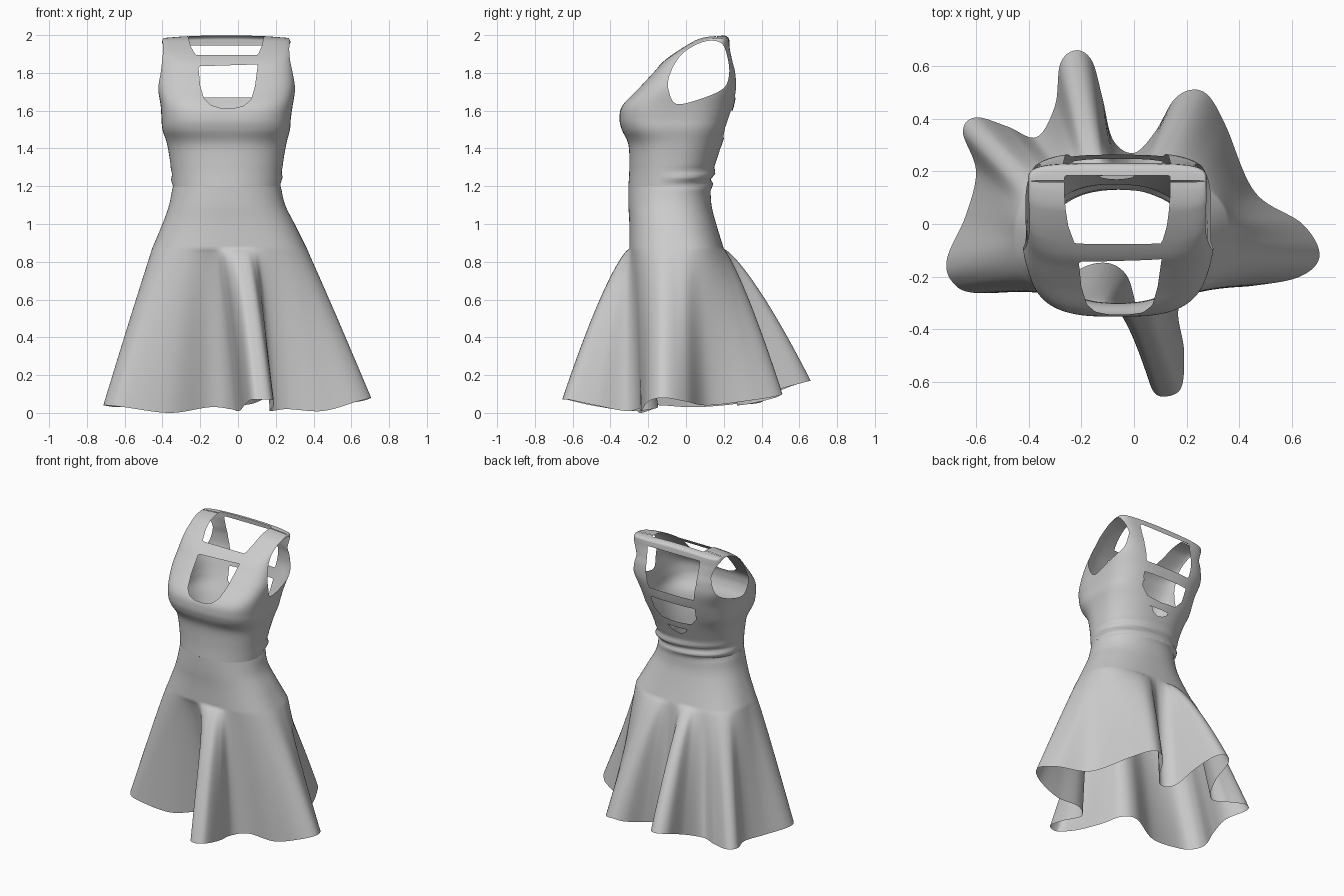
import bpy, bmesh
from math import sin, cos, atan2, radians, pi, exp, hypot

if "Cube" in bpy.data.objects:
    bpy.data.objects.remove(bpy.data.objects["Cube"])

# Body cross-sections: z, x left, x right, y front, y back, squareness
ROWS = [
    (.87, -.455, .365, -.30, .20, 2.6), (1.0, -.40, .30, -.30, .16, 2.4),
    (1.10, -.365, .25, -.305, .135, 2.3), (1.20, -.345, .225, -.305, .13, 2.2),
    (1.30, -.355, .235, -.30, .15, 2.3), (1.42, -.375, .255, -.305, .19, 2.5),
    (1.50, -.40, .275, -.34, .215, 2.9), (1.56, -.405, .28, -.352, .235, 3.1),
    (1.63, -.41, .29, -.335, .255, 3.3), (1.72, -.425, .305, -.25, .27, 3.7),
    (1.80, -.42, .30, -.175, .265, 4), (1.86, -.415, .29, -.12, .25, 4.2),
    (1.92, -.41, .285, -.04, .235, 5), (1.965, -.405, .28, .03, .23, 5),
    (1.985, -.40, .275, .07, .225, 5), (1.997, -.395, .27, .12, .205, 5),
    (2.0, -.39, .265, .16, .165, 5)]
WAIST = 3

# Hem: direction on the hip (degrees), x, y, z
HEM = [
    (-8, .705, -.12, .08), (5, .64, .0, .06), (18, .46, .12, .04),
    (40, .35, .37, .07), (52, .285, .485, .09), (60, .22, .51, .10),
    (68, .15, .47, .08),
    (76, .08, .35, .05), (85, .0, .27, .04), (95, -.08, .32, .05),
    (103, -.12, .48, .12), (108, -.16, .62, .16), (113, -.22, .66, .17),
    (118, -.28, .61, .16), (124, -.30, .45, .10), (133, -.37, .33, .05),
    (143, -.48, .37, .05), (150, -.60, .405, .06), (156, -.65, .35, .06),
    (164, -.60, .20, .04), (175, -.64, .03, .03), (185, -.71, -.13, .04),
    (196, -.69, -.22, .04), (207, -.60, -.262, .03), (225, -.36, -.24, .0),
    (241, -.15, -.15, .03), (251, -.04, -.18, .02), (257, .005, -.30, .01),
    (264, .035, -.50, .04), (273, .07, -.63, .07), (281, .12, -.655, .07),
    (289, .18, -.62, .07), (296, .19, -.48, .04), (304, .17, -.32, .01),
    (315, .26, -.25, .02), (330, .45, -.235, .01), (343, .63, -.20, .06)]


def spline(a, b, c, d, t):
    return tuple(.5 * (2*q + (r-p)*t + (2*p-5*q+4*r-s)*t*t + (3*q-p-3*r+s)*t**3)
                 for p, q, r, s in zip(a, b, c, d))


def sample(pts, n):
    """Open smooth run through the points."""
    e = [pts[0]] + list(pts) + [pts[-1]]
    out = [spline(*e[i:i+4], k / n) for i in range(len(pts) - 1) for k in range(n)]
    return out + [tuple(pts[-1])]


def closed(pts, n):
    m = len(pts)
    return [spline(pts[i-1], pts[i], pts[(i+1) % m], pts[(i+2) % m], k / n)
            for i in range(m) for k in range(n)]


def ring_point(row, th, polar=False):
    z, xl, xr, yf, yb, n = row
    a, b = (xr - xl) / 2, max((yb - yf) / 2, .001)
    if polar:
        th = atan2(sin(th) / b, cos(th) / a)
    c, s = cos(th), sin(th)
    r = (abs(c)**n + abs(s)**n) ** (-1 / n)
    # gathered folds around the back of the waist
    w = max(0, s + .3) * exp(-((z - 1.24) / .05)**2)
    r *= 1 + .045 * w * (.5 + sin(z * 85 + 2.5 * c))
    # shoulders slope down slightly to the outside
    drop = .015 * abs(c * r) ** 2 * max(0, min(1, (z - 1.9) / .1))
    return ((xl + xr) / 2 + a * c * r, (yf + yb) / 2 + b * s * r, z - drop)


def loft(rings):
    bm = bmesh.new()
    vs = [[bm.verts.new(p) for p in ring] for ring in rings]
    n = len(vs[0])
    for lo, hi in zip(vs, vs[1:]):
        for i in range(n):
            j = (i + 1) % n
            bm.faces.new((lo[i], lo[j], hi[j], hi[i]))
    return bm


def finish(bm, name):
    bmesh.ops.recalc_face_normals(bm, faces=bm.faces[:])
    me = bpy.data.meshes.new(name)
    bm.to_mesh(me)
    bm.free()
    for p in me.polygons:
        p.use_smooth = True
    ob = bpy.data.objects.new(name, me)
    bpy.context.collection.objects.link(ob)
    return ob


def poly_dist(poly, u, v):
    """Signed distance to an outline, negative inside."""
    best, inside = 9, False
    for (ax, ay), (bx, by) in zip(poly, poly[1:] + poly[:1]):
        dx, dy = bx - ax, by - ay
        t = max(0, min(1, ((u-ax)*dx + (v-ay)*dy) / (dx*dx + dy*dy + 1e-12)))
        best = min(best, hypot(u - ax - t*dx, v - ay - t*dy))
        if (ay > v) != (by > v) and u < ax + dx * (v - ay) / dy:
            inside = not inside
    return -best if inside else best


def cut(bm, f):
    """Trim away the surface where f is negative, with a clean edge."""
    val = {v: f(v.co) for v in bm.verts}
    new = []
    for e in bm.edges[:]:
        a, b = e.verts
        if val[a] * val[b] < 0:
            t = val[a] / (val[a] - val[b])
            new.append(bmesh.utils.edge_split(e, a, t)[1])
    bmesh.ops.connect_verts(bm, verts=new)
    bmesh.ops.delete(bm, geom=[v for v, d in val.items() if d < 0], context='VERTS')


# Bodice, closed over the shoulders, then opened up
N = 200
body = loft([[ring_point(r, 2*pi*i/N) for i in range(N)] for r in sample(ROWS[WAIST:], 7)])

armhole = closed([(-.05, 1.635), (-.09, 1.70), (-.09, 1.78), (-.035, 1.885), (.04, 1.942),
                  (.12, 1.97), (.19, 1.955), (.22, 1.88), (.228, 1.79), (.195, 1.715),
                  (.07, 1.66)], 4)
cut(body, lambda p: max(poly_dist(armhole, p.y, p.z), .18 - abs(p.x + .063)))

neck = [(-.225, 1.895), (.105, 1.895), (.125, 1.94), (.15, 2.05), (-.28, 2.05), (-.25, 1.94)]
cut(body, lambda p: max(poly_dist(neck, p.x, p.z), p.y - .185))

keyhole = [(-.21, 1.835), (-.20, 1.73), (-.18, 1.665), (-.145, 1.63), (-.09, 1.613),
           (-.03, 1.612), (.03, 1.625), (.07, 1.66), (.09, 1.73), (.105, 1.845)]
cut(body, lambda p: max(poly_dist(keyhole, p.x, p.z), p.y - .05))

back_windows = [
    [(-.27, 1.945), (.14, 1.945), (.13, 1.78), (.11, 1.67), (-.24, 1.67), (-.26, 1.78)],
    [(-.235, 1.60), (.11, 1.60), (.10, 1.51), (.05, 1.46), (-.06, 1.45), (-.18, 1.46),
     (-.225, 1.51)],
    [(-.15, 1.405), (.02, 1.405), (-.03, 1.37), (-.065, 1.36), (-.10, 1.37)]]
for win in back_windows:
    cut(body, lambda p: max(poly_dist(win, p.x, p.z), .1 - p.y))
finish(body, "bodice")

# Skirt: follows the hips, then flares into deep folds at the hem
hem = []
ext = [(HEM[-1][0] - 360,) + HEM[-1][1:]] + HEM + [(h[0] + 360,) + h[1:] for h in HEM[:2]]
for i in range(len(HEM)):
    hem += [spline(*ext[i:i+4], k / 10) for k in range(10)]

rings = [[ring_point(r, radians(h[0]), True) for h in hem]
         for r in reversed(sample(ROWS[:WAIST + 1], 6))]
hip = rings[-1]
STEPS = 28
for k in range(1, STEPS + 1):
    t = (k / STEPS) ** 1.3
    ring = []
    for (deg, x, y, z), q in zip(hem, hip):
        g = t ** (1 - .25 * abs(sin(radians(deg))))
        ring.append((q[0] + (x - q[0]) * g, q[1] + (y - q[1]) * g, q[2] + (z - q[2]) * t))
    rings.append(ring)
finish(loft(rings), "skirt")
